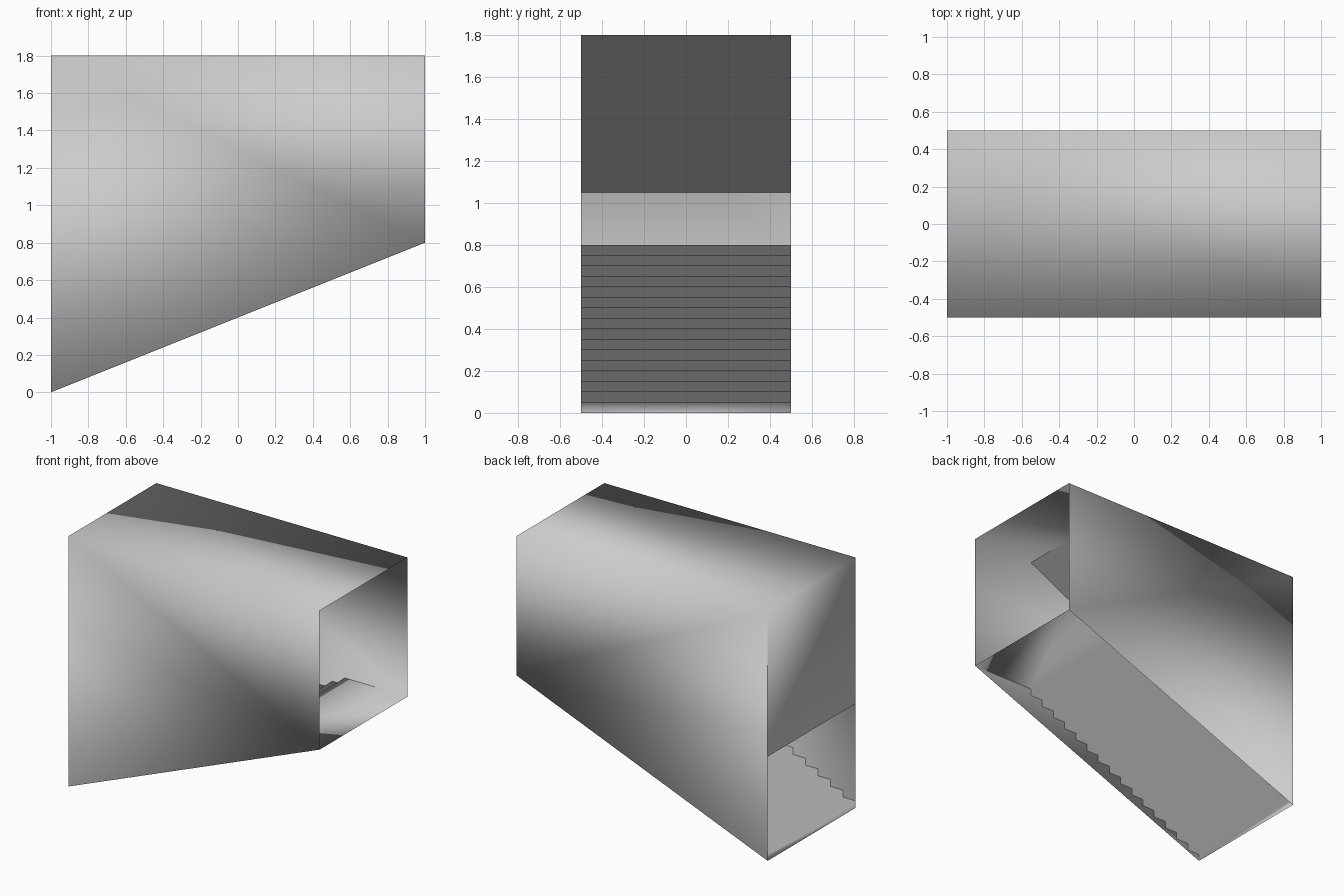
import bpy
import bmesh

cube = bpy.data.objects.get("Cube")
if cube:
    bpy.data.objects.remove(cube, do_unlink=True)

HALF = 0.5                 # half the width of the stairwell
TOP, LANDING = 1.8, 0.8    # roof and landing heights
RISE, RUN, RISERS = 0.05, 0.1, 16

grey = bpy.data.materials.new("plain_grey")
grey.use_nodes = True
colour = (0.6, 0.6, 0.6, 1)
grey.diffuse_color = colour
grey.node_tree.nodes["Principled BSDF"].inputs["Base Color"].default_value = colour


def quad(bm, points):
    bm.faces.new([bm.verts.new(p) for p in points])


def strip(bm, a, b):
    """Full-width panel between two (x, z) profile points."""
    quad(bm, [(a[0], -HALF, a[1]), (a[0], HALF, a[1]),
              (b[0], HALF, b[1]), (b[0], -HALF, b[1])])


def finish(name, bm):
    bmesh.ops.remove_doubles(bm, verts=bm.verts[:], dist=0.0005)
    mesh = bpy.data.meshes.new(name)
    bm.to_mesh(mesh)
    bm.free()
    mesh.materials.append(grey)
    # The shell is softly shaded across all of its edges
    for face in mesh.polygons:
        face.use_smooth = True
    obj = bpy.data.objects.new(name, mesh)
    bpy.context.collection.objects.link(obj)


shell = bmesh.new()

# Side walls, with a sloping lower edge
wall = [(-1, TOP), (-1, 0), (1, LANDING), (1, TOP)]
quad(shell, [(x, -HALF, z) for x, z in wall])
quad(shell, [(x, HALF, z) for x, z in (wall[2], wall[1], wall[0], wall[3])])

# Roof, and the end panel above the lower doorway
strip(shell, (1, TOP), (-1, TOP))
quad(shell, [(-1, -HALF, TOP), (-1, HALF, TOP),
             (-1, HALF, 0.75), (-1, -HALF, 0.75)])

# Folded sheet of risers and treads, ending in the landing
profile = [(-1, 0)]
for i in range(RISERS):
    x = -1 + i * RUN
    profile += [(x, (i + 1) * RISE), (x + RUN, (i + 1) * RISE)]
profile[-1] = (1, LANDING)
for a, b in zip(profile, profile[1:]):
    strip(shell, a, b)

finish("stairwell_shell", shell)

# Sloping ceiling, parallel to the stairs
ceiling = bmesh.new()
strip(ceiling, (-1, 1.05), (0.5, TOP))
finish("sloped_ceiling", ceiling)
